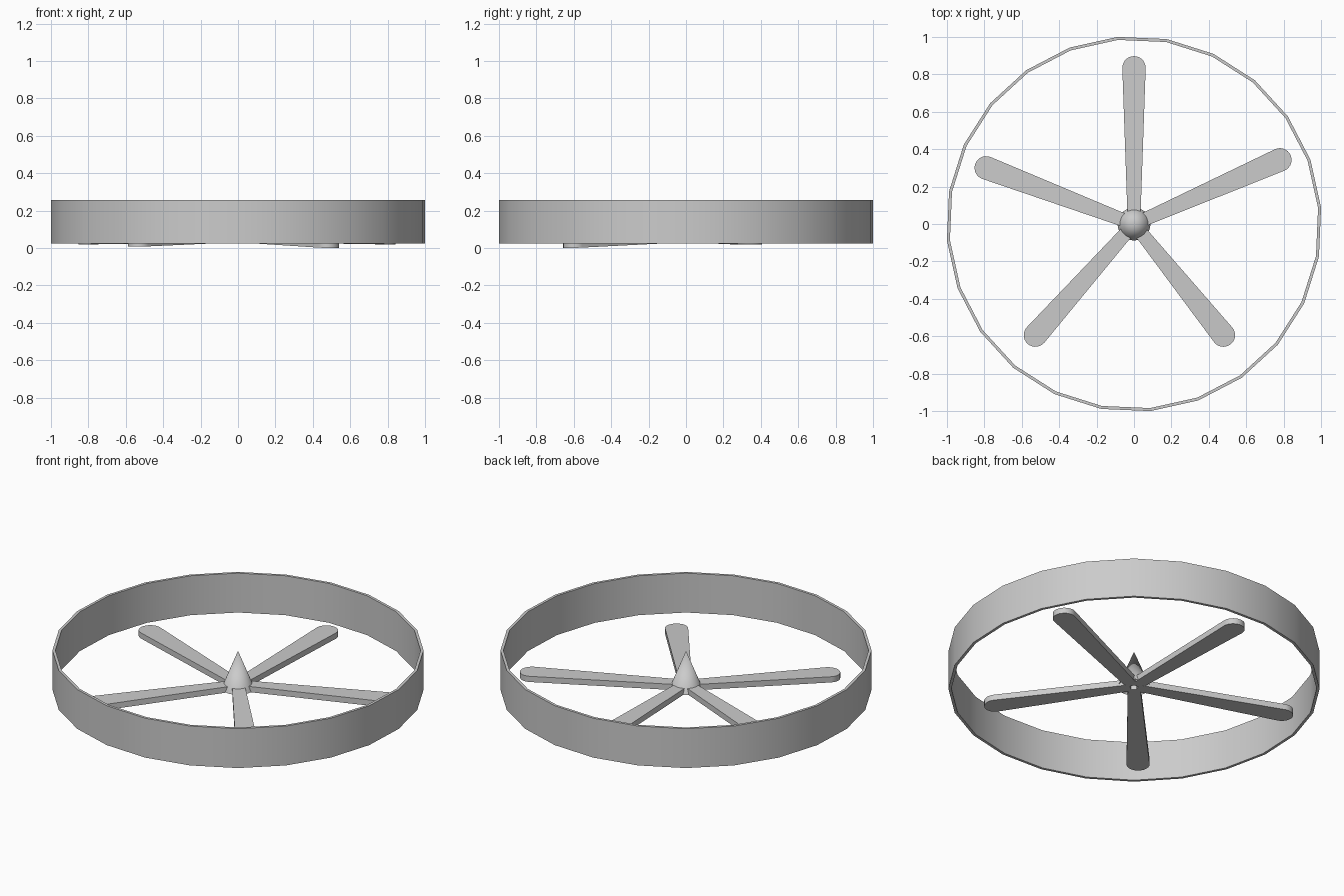
import bpy, bmesh
from math import sin, cos, pi, radians, atan2
from mathutils import Vector

if "Cube" in bpy.data.objects:
    bpy.data.objects.remove(bpy.data.objects["Cube"])


def make_object(name, bm, smooth=True):
    bmesh.ops.recalc_face_normals(bm, faces=bm.faces)
    mesh = bpy.data.meshes.new(name)
    bm.to_mesh(mesh)
    bm.free()
    obj = bpy.data.objects.new(name, mesh)
    bpy.context.collection.objects.link(obj)
    bpy.ops.object.select_all(action='DESELECT')
    obj.select_set(True)
    bpy.context.view_layer.objects.active = obj
    if smooth:
        bpy.ops.object.shade_smooth_by_angle(angle=radians(35))
    return obj


# Outer shroud: thin 24-sided band
def guard_ring(sides=24, outer=1.004, inner=0.988, z0=0.023, z1=0.258):
    bm = bmesh.new()
    loops = []
    for i in range(sides):
        a = 2 * pi * i / sides + radians(5)
        loops.append([bm.verts.new((r * cos(a), r * sin(a), z))
                      for r, z in ((outer, z0), (outer, z1), (inner, z1), (inner, z0))])
    for i in range(sides):
        p, q = loops[i], loops[(i + 1) % sides]
        for k in range(4):
            j = (k + 1) % 4
            bm.faces.new((p[k], q[k], q[j], p[j]))
    make_object("guard_ring", bm)


# Tapered bar with a round tip, drooping from root to tip
def blade(name, tip, tip_z, root_z=0.032, thick=0.034, root_half=0.034, tip_half=0.0625, steps=14):
    tip = Vector(tip)
    ang = atan2(tip.y, tip.x)
    u = Vector((cos(ang), sin(ang)))
    v = Vector((-u.y, u.x))
    length = tip.length
    start = 0.02
    outline = [(start, -root_half)]
    for i in range(steps + 1):
        a = -pi / 2 + pi * i / steps
        outline.append((length + tip_half * cos(a), tip_half * sin(a)))
    outline.append((start, root_half))
    bm = bmesh.new()
    bottom, top = [], []
    for s, w in outline:
        p = u * s + v * w
        z = root_z + (tip_z - root_z) * min(s / (length + tip_half), 1)
        bottom.append(bm.verts.new((p.x, p.y, z)))
        top.append(bm.verts.new((p.x, p.y, z + thick)))
    bm.faces.new(top)
    bm.faces.new(bottom[::-1])
    n = len(top)
    for i in range(n):
        j = (i + 1) % n
        bm.faces.new((bottom[i], bottom[j], top[j], top[i]))
    make_object(name, bm)


# Pointed hub, open underneath
def hub_cone(sides=32, radius=0.088, z0=0.033, z1=0.255):
    bm = bmesh.new()
    bmesh.ops.create_cone(bm, cap_ends=False, segments=sides, radius1=radius, radius2=0, depth=z1 - z0)
    bmesh.ops.remove_doubles(bm, verts=bm.verts, dist=1e-5)
    bmesh.ops.translate(bm, verts=bm.verts, vec=(0, 0, (z0 + z1) / 2))
    make_object("hub_cone", bm)


guard_ring()
hub_cone()

# Five slightly uneven blades: tip centre and tip underside height
blades = [
    ((0.0, 0.835), 0.025),
    ((0.78, 0.343), 0.019),
    ((0.478, -0.594), 0.0),
    ((-0.527, -0.594), 0.007),
    ((-0.79, 0.30), 0.019),
]
for i, (tip, z) in enumerate(blades):
    blade(f"blade_{i + 1}", tip, z)
